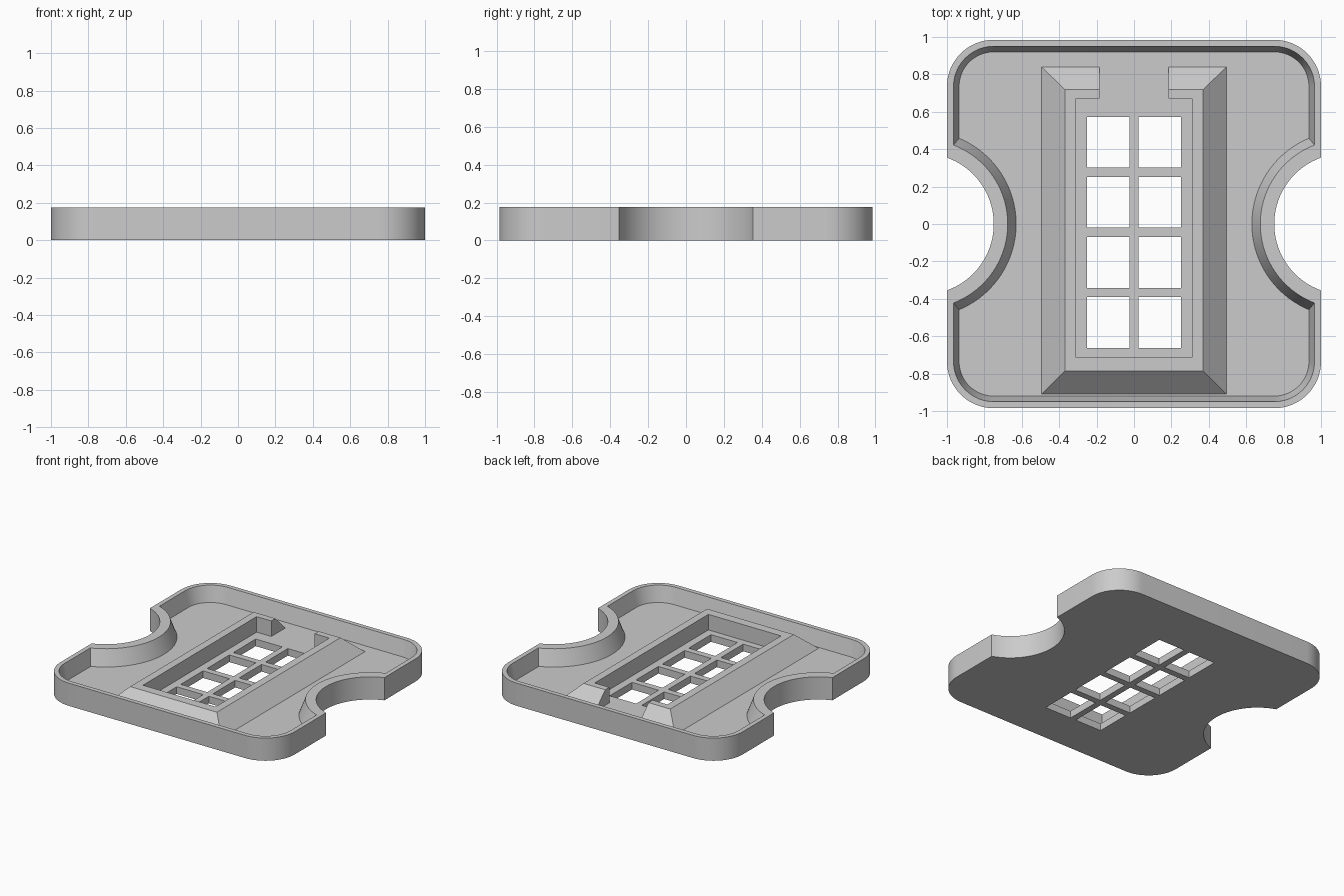
import bpy, bmesh
from math import pi, sin, cos, acos, radians

cube = bpy.data.objects.get("Cube")
if cube:
    bpy.data.objects.remove(cube, do_unlink=True)

HEIGHT, FLOOR = 0.175, 0.055
STEPS = 18

grey = bpy.data.materials.new("plain grey")
grey.use_nodes = True
grey.diffuse_color = (0.6, 0.6, 0.6, 1)
grey.node_tree.nodes["Principled BSDF"].inputs["Base Color"].default_value = (0.6, 0.6, 0.6, 1)


def finish(bm, name):
    bmesh.ops.recalc_face_normals(bm, faces=bm.faces)
    mesh = bpy.data.meshes.new(name)
    bm.to_mesh(mesh)
    bm.free()
    mesh.materials.append(grey)
    obj = bpy.data.objects.new(name, mesh)
    bpy.context.collection.objects.link(obj)
    bpy.ops.object.select_all(action='DESELECT')
    obj.select_set(True)
    bpy.context.view_layer.objects.active = obj
    bpy.ops.object.shade_smooth_by_angle(angle=radians(30))


def outline(inset, notch_radius):
    """Rounded plate outline with a round notch in each side."""
    x, y, r, centre = 1 - inset, 0.985 - inset, 0.25 - inset, 1.127
    sweep = acos((centre - x) / notch_radius)
    quarter = []
    for i in range(STEPS + 1):
        a = pi - sweep * i / STEPS
        quarter.append((centre + notch_radius * cos(a), notch_radius * sin(a)))
    for i in range(STEPS + 1):
        a = pi / 2 * i / STEPS
        quarter.append((x - r + r * cos(a), y - r + r * sin(a)))
    back = quarter[:0:-1]
    return (quarter + [(-px, py) for px, py in back]
            + [(-quarter[0][0], 0)] + [(-px, -py) for px, py in quarter[1:]]
            + [(px, -py) for px, py in back])


def add_loop(bm, points, z):
    return [bm.verts.new((x, y, z)) for x, y in points]


def bridge(bm, a, b):
    for i in range(len(a)):
        j = (i + 1) % len(a)
        bm.faces.new((a[i], a[j], b[j], b[i]))


def fill(bm, loops):
    edges = []
    for loop in loops:
        for i, v in enumerate(loop):
            w = loop[(i + 1) % len(loop)]
            edges.append(bm.edges.get((v, w)) or bm.edges.new((v, w)))
    bmesh.ops.triangle_fill(bm, edges=edges, use_beauty=True)


# Tray: outer wall, flat lip, drafted inner wall, pierced floor
bm = bmesh.new()
outer = outline(0, 0.377)
bottom = add_loop(bm, outer, 0)
rings = [bottom, add_loop(bm, outer, HEIGHT),
         add_loop(bm, outline(0.035, 0.452), HEIGHT),
         add_loop(bm, outline(0.065, 0.497), FLOOR)]
for a, b in zip(rings, rings[1:]):
    bridge(bm, a, b)

# Two columns of four windows
low_holes, high_holes = [], []
for cx in (-0.137, 0.137):
    for row in range(4):
        cy = 0.437 - 0.321 * row
        hole = [(cx + sx * 0.113, cy + sy * 0.136)
                for sx, sy in ((-1, -1), (1, -1), (1, 1), (-1, 1))]
        low, high = add_loop(bm, hole, 0), add_loop(bm, hole, FLOOR)
        bridge(bm, low, high)
        low_holes.append(low)
        high_holes.append(high)
fill(bm, [bottom] + low_holes)
fill(bm, [rings[-1]] + high_holes)
finish(bm, "tray")


# Raised frame around the windows, sloped outside, open at the back
def frame_path(x, front, back, gap=0.185):
    return [(gap, back), (x, back), (x, front), (-x, front), (-x, back), (-gap, back)]


bm = bmesh.new()
base = frame_path(0.495, -0.91, 0.84)
crest = frame_path(0.37, -0.785, 0.72)
inside = frame_path(0.31, -0.715, 0.67)
SUNK = FLOOR - 0.02
section = [add_loop(bm, base, SUNK), add_loop(bm, base, FLOOR),
           add_loop(bm, crest, HEIGHT), add_loop(bm, inside, HEIGHT),
           add_loop(bm, inside, SUNK)]
stations = list(zip(*section))
for a, b in zip(stations, stations[1:]):
    bridge(bm, a, b)
bm.faces.new(stations[0])
bm.faces.new(stations[-1])
finish(bm, "window_frame")
